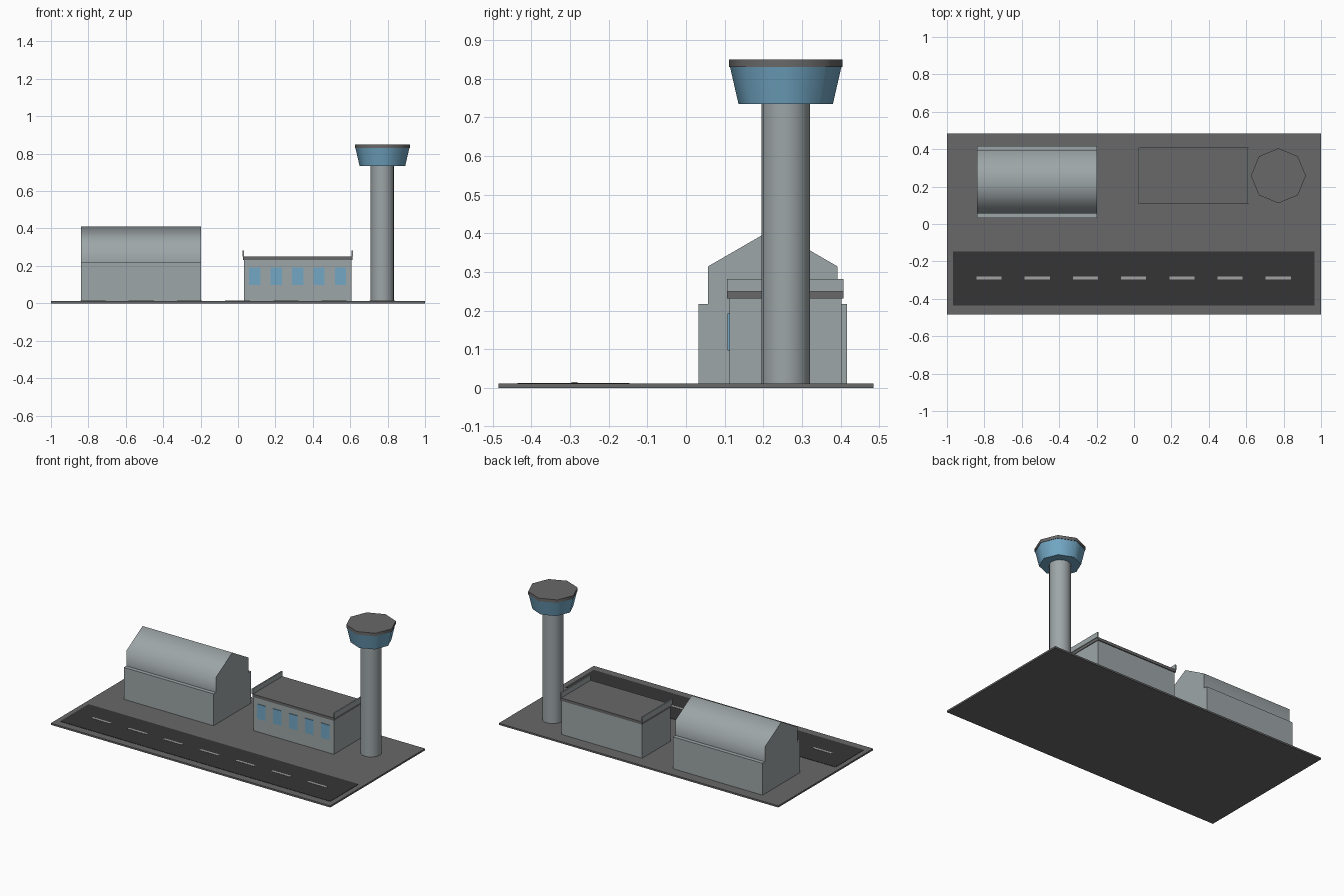
import bpy
from math import radians, pi

cube = bpy.data.objects.get("Cube")
if cube:
    bpy.data.objects.remove(cube, do_unlink=True)


def material(name, r, g, b):
    m = bpy.data.materials.new(name)
    m.use_nodes = True
    m.diffuse_color = (r, g, b, 1)
    m.node_tree.nodes["Principled BSDF"].inputs["Base Color"].default_value = (r, g, b, 1)
    return m


CONCRETE = material("concrete grey", 0.14, 0.14, 0.14)
ASPHALT = material("dark asphalt", 0.036, 0.036, 0.036)
WALL = material("pale wall grey", 0.34, 0.38, 0.39)
PAINT = material("line paint", 0.36, 0.36, 0.36)
GLASS = material("blue glass", 0.17, 0.39, 0.56)


def finish(name, mat):
    ob = bpy.context.object
    ob.name = name
    ob.data.materials.append(mat)
    return ob


def box(name, mat, x, y, z):
    """Box given by its (low, high) range on each axis."""
    bpy.ops.mesh.primitive_cube_add(size=1, location=[sum(r) / 2 for r in (x, y, z)])
    bpy.context.object.scale = [r[1] - r[0] for r in (x, y, z)]
    bpy.ops.object.transform_apply(location=False, rotation=False, scale=True)
    return finish(name, mat)


def column(name, mat, sides, r_low, r_high, centre, length, turn=(0, 0, 0)):
    """Prism or cone frustum with smooth sides and sharp ends."""
    bpy.ops.mesh.primitive_cone_add(vertices=sides, radius1=r_low, radius2=r_high,
                                    depth=length, location=centre, rotation=turn)
    bpy.ops.object.shade_smooth_by_angle(angle=radians(65))
    return finish(name, mat)


# Ground and runway
GROUND = 0.011
box("ground_slab", CONCRETE, (-1, 1), (-0.485, 0.485), (0, GROUND))
box("runway", ASPHALT, (-0.968, 0.966), (-0.436, -0.146), (GROUND - 0.002, 0.013))
for i in range(7):
    x = -0.775 + i * 0.2577
    box(f"runway_dash_{i + 1}", PAINT, (x - 0.067, x + 0.067), (-0.296, -0.281), (0.012, 0.0145))

# Hangar: box with a hexagonal barrel roof lying along x
box("hangar_walls", WALL, (-0.84, -0.198), (0.032, 0.417), (GROUND, 0.217))
column("hangar_roof", WALL, 6, 0.193, 0.193, (-0.519, 0.2245, 0.218), 0.642, (0, pi / 2, 0))
roof = bpy.context.object
# a hexagon corner must point straight up
if max(v.co.x for v in roof.data.vertices) < 0.19:
    roof.rotation_euler = (pi / 2, 0, pi / 2)

# Terminal
box("terminal_walls", WALL, (0.032, 0.608), (0.112, 0.402), (GROUND, 0.231))
box("terminal_roof", CONCRETE, (0.028, 0.612), (0.106, 0.408), (0.231, 0.249))
for side, x in (("right", 0.028), ("left", 0.612)):
    box(f"{side}_parapet", WALL, (x - 0.004, x + 0.004), (0.106, 0.408), (0.249, 0.282))
for i in range(5):
    x = 0.09 + i * 0.1145
    box(f"terminal_window_{i + 1}", GLASS, (x - 0.03, x + 0.03), (0.108, 0.114), (0.097, 0.192))

# Control tower
TX, TY = 0.772, 0.258
column("tower_shaft", WALL, 16, 0.063, 0.063, (TX, TY, 0.375), 0.73)
column("tower_cab", GLASS, 8, 0.122, 0.144, (TX, TY, 0.782), 0.096)
column("tower_cab_roof", CONCRETE, 8, 0.147, 0.147, (TX, TY, 0.84), 0.02)
